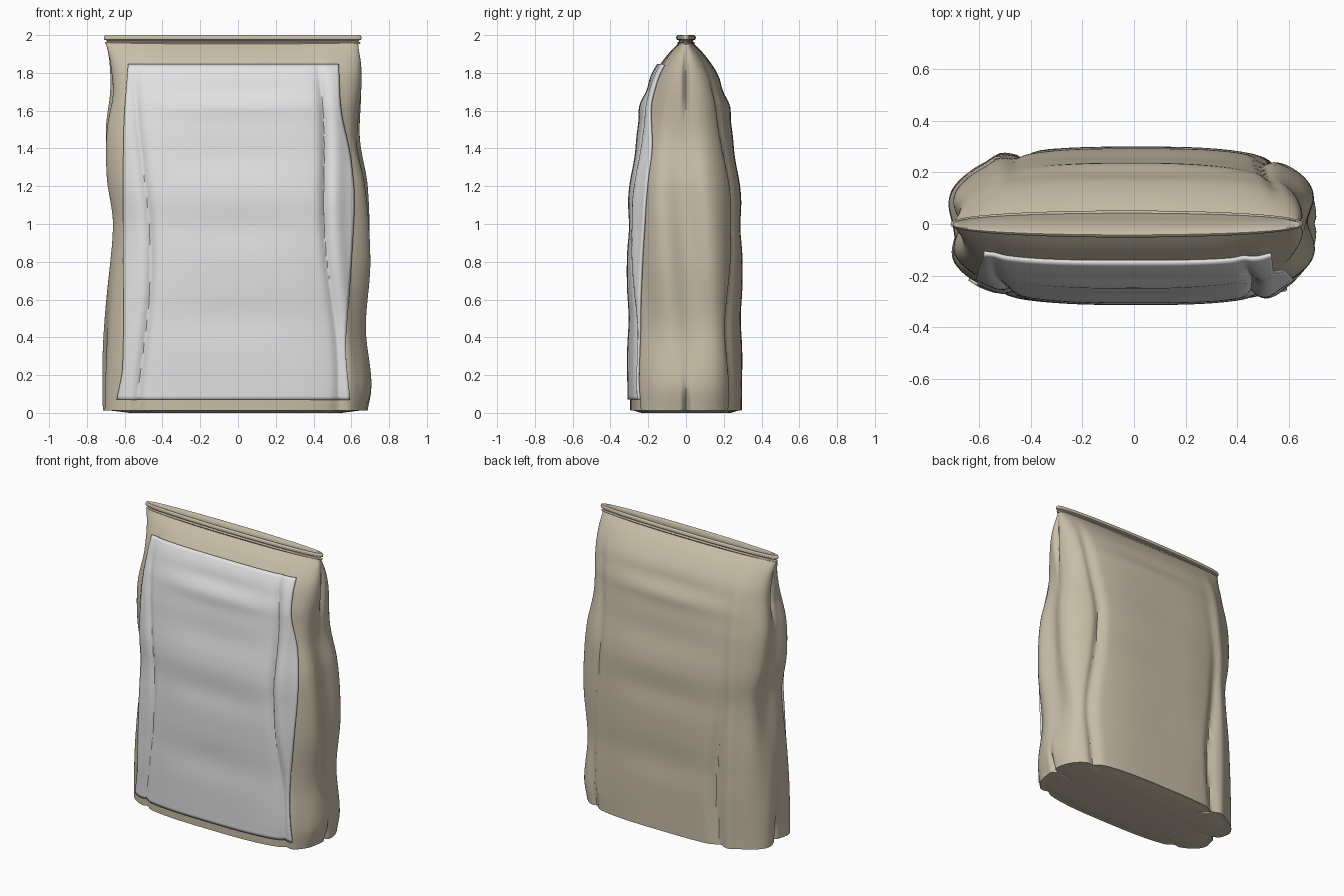
import bpy, bmesh
from math import sin, cos, pi, exp

if "Cube" in bpy.data.objects:
    bpy.data.objects.remove(bpy.data.objects["Cube"])


def material(name, rgb):
    m = bpy.data.materials.new(name)
    m.use_nodes = True
    m.diffuse_color = (*rgb, 1)
    m.node_tree.nodes["Principled BSDF"].inputs["Base Color"].default_value = (*rgb, 1)
    return m


PAPER = material("kraft beige", (0.58, 0.51, 0.39))
WHITE = material("label white", (0.76, 0.76, 0.77))

# Profiles by height: depth, left and right edges of the bag, of the label
DEPTH = [(0, .295), (.5, .3), (1.1, .295), (1.3, .275), (1.5, .245), (1.7, .205),
         (1.8, .165), (1.9, .095), (1.96, .035)]
MIN_X = [(0, -.72), (.3, -.72), (.6, -.705), (1, -.665), (1.25, -.7), (1.5, -.71),
         (1.7, -.685), (1.85, -.685), (1.96, -.7)]
MAX_X = [(0, .69), (.15, .715), (.45, .68), (.8, .705), (1.2, .69), (1.45, .65),
         (1.7, .66), (1.85, .655), (1.96, .635)]
LABEL_MIN = [(.07, -.635), (.25, -.605), (1, -.6), (1.5, -.6), (1.84, -.58)]
LABEL_MAX = [(.07, .59), (.4, .57), (1.1, .61), (1.35, .59), (1.6, .54), (1.84, .53)]
POWER = 3.1


def at(profile, z):
    """Smooth interpolation through a profile."""
    z = min(max(z, profile[0][0]), profile[-1][0])
    i = next(k for k in range(len(profile) - 1) if z <= profile[k + 1][0])
    pts = [profile[max(0, min(len(profile) - 1, k))] for k in range(i - 1, i + 3)]
    (z0, a), (z1, b), (z2, c), (z3, d) = pts
    h = z2 - z1
    t = (z - z1) / h
    m1, m2 = (c - a) / (z2 - z0) * h, (d - b) / (z3 - z1) * h
    return ((2*t**3 - 3*t*t + 1) * b + (t**3 - 2*t*t + t) * m1
            + (3*t*t - 2*t**3) * c + (t**3 - t*t) * m2)


def bump(v, centre, width):
    return exp(-((v - centre) / width) ** 2)


def wrinkle(x, z, front):
    """Relative change of depth: long side creases and soft cross dents."""
    fade = min(1, max(0, (1.95 - z) / .25))
    middle = bump(x, 0, .45)
    d = .05 * middle * (bump(z, 1.62, .05) - bump(z, 1.72, .05))
    d -= .035 * middle * (bump(z, 1.36, .1) + bump(z, .98, .1) + bump(z, .5, .12))
    if front:
        right = .53 - .06 * z + .015 * sin(5 * z)
        d -= .13 * bump(x, right, .025) * (.5 + .5 * bump(z, 1.4, .5))
        d += .07 * bump(x, right + .06, .04)
        d -= .09 * bump(x, -.5 + .04 * sin(3.2 * z - 1), .025)
    else:
        d -= .12 * bump(x, -.44 + .03 * sin(4 * z), .035) * bump(z, .4, .7)
        d += .06 * bump(x, -.52, .04)
        d -= .1 * bump(x, .53 + .03 * sin(4 * z), .03)
    return 1 + d * fade


def span(z):
    lo, hi = at(MIN_X, z), at(MAX_X, z)
    return (lo + hi) / 2, (hi - lo) / 2


def bag_point(angle, z):
    c, s = cos(angle), sin(angle)
    r = (abs(c) ** POWER + abs(s) ** POWER) ** (-1 / POWER)
    centre, half = span(z)
    x, y = centre + half * r * c, at(DEPTH, z) * r * s
    y *= wrinkle(x, z, s < 0)
    # Side gusset folds, with a centre crease near the base and the top
    side = abs(c) ** 4 * min(1, max(0, (1.95 - z) / .3))
    fold = .02 * bump(y, 0, .1) - .012 * sin(22 * y + 4 * z + c)
    fold += .04 * bump(y, 0, .015) * (bump(z, 0, .13) + bump(z, 1.8, .2))
    return x - (1 if c > 0 else -1) * side * fold, y, z


def label_point(u, z):
    lo, hi = at(LABEL_MIN, z), at(LABEL_MAX, z)
    x = lo + (hi - lo) * u
    centre, half = span(z)
    y = -at(DEPTH, z) * (1 - abs((x - centre) / half) ** POWER) ** (1 / POWER)
    return x, y * wrinkle(x, z, True), z


def build(name, rows, mat, closed):
    """Skin rows of points; closed rows also get end caps."""
    bm = bmesh.new()
    grid = [[bm.verts.new(p) for p in row] for row in rows]
    n = len(rows[0])
    for a, b in zip(grid, grid[1:]):
        for i in range(n if closed else n - 1):
            j = (i + 1) % n
            bm.faces.new((a[i], a[j], b[j], b[i]))
    if closed:
        bm.faces.new(grid[0][::-1])
        bm.faces.new(grid[-1])
    mesh = bpy.data.meshes.new(name)
    bm.to_mesh(mesh)
    bm.free()
    mesh.materials.append(mat)
    ob = bpy.data.objects.new(name, mesh)
    bpy.context.collection.objects.link(ob)
    bpy.ops.object.select_all(action="DESELECT")
    ob.select_set(True)
    bpy.context.view_layer.objects.active = ob
    bpy.ops.object.shade_smooth_by_angle(angle=.7)
    return ob


# Paper bag body
SEGMENTS, RINGS = 200, 90
angles = [2 * pi * i / SEGMENTS for i in range(SEGMENTS)]
levels = [.012 + 1.946 * k / RINGS for k in range(RINGS + 1)]
build("bag_body", [[bag_point(a, z) for a in angles] for z in levels], PAPER, True)

# Slightly raised base panel
build("base_panel", [[(p[0] * f, p[1] * f, z) for p in (bag_point(a, .012) for a in angles)]
                     for f, z in ((.8, 0), (.95, .013))], PAPER, True)

# Front label wrapped over the bag
label = build("front_label", [[label_point(i / 90, .07 + 1.77 * k / 90) for i in range(91)]
                              for k in range(91)], WHITE, False)
shell = label.modifiers.new("thickness", "SOLIDIFY")
shell.thickness = .014
shell.offset = 1

# Rolled closing rim: a lower bead, a groove and an upper bead with a shallow top
RIM = [(-.025, 1.95), (-.008, 1.953), (-.005, 1.96), (-.016, 1.966), (-.016, 1.971),
       (-.002, 1.976), (0, 1.988), (-.004, 1.997), (-.01, 2), (-.016, 1.997)]


def rim_point(a, grow, z):
    c, s = cos(a), sin(a)
    return -.028 + (.682 + grow) * c, (.052 + grow) * (1 if s > 0 else -1) * abs(s) ** .8, z


build("top_rim", [[rim_point(a, g, z) for a in angles] for g, z in RIM], PAPER, True)
